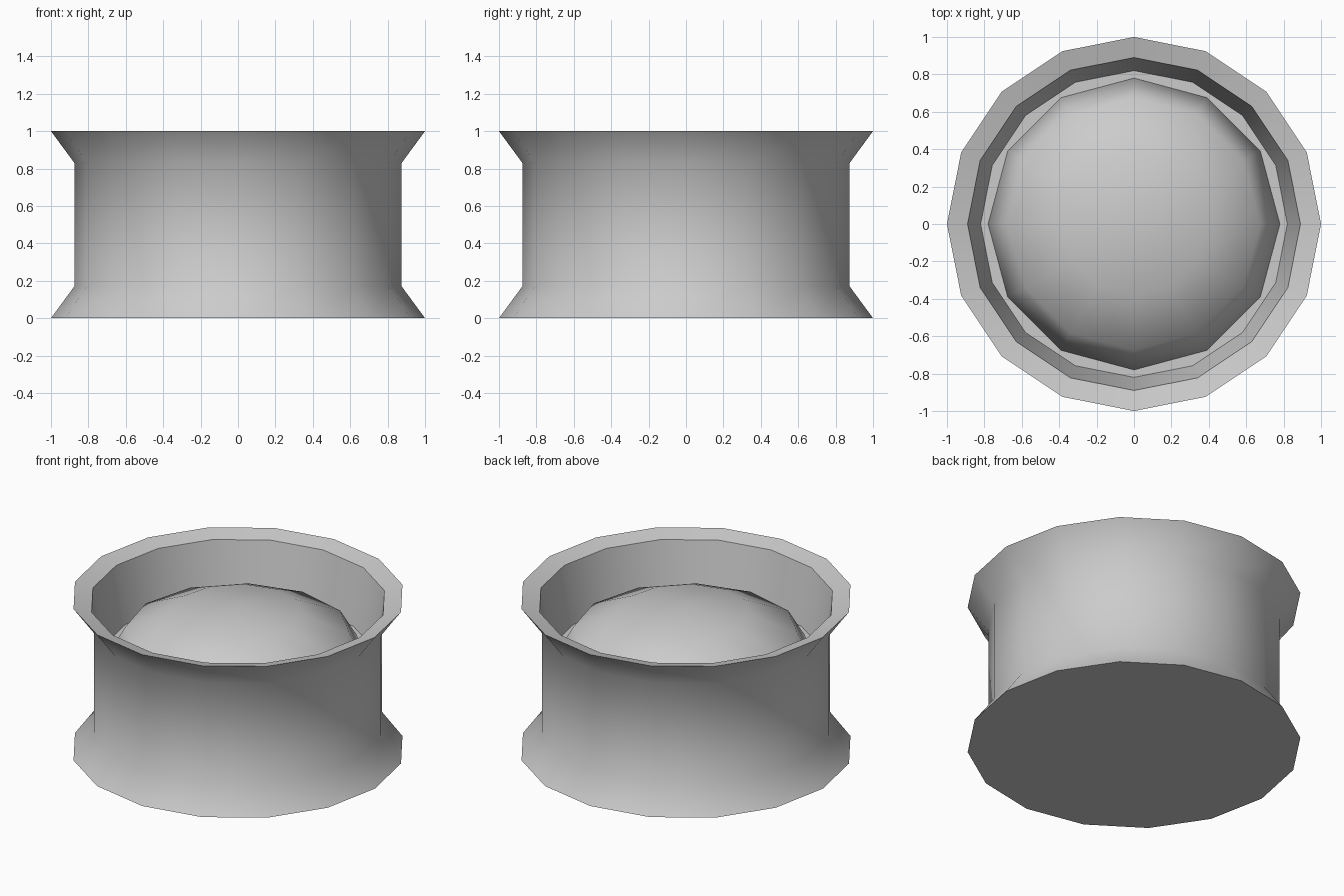
import bpy
import bmesh
from math import cos, sin, pi, radians

cube = bpy.data.objects.get("Cube")
if cube:
    bpy.data.objects.remove(cube, do_unlink=True)

# One plain grey for everything
grey = bpy.data.materials.new("light_grey")
grey.use_nodes = True
colour = (0.6, 0.6, 0.6, 1.0)
grey.diffuse_color = colour
grey.node_tree.nodes["Principled BSDF"].inputs["Base Color"].default_value = colour


def finish(name, bm, angle):
    """Turn a bmesh into a smooth object with sharp creases."""
    bmesh.ops.recalc_face_normals(bm, faces=bm.faces)
    mesh = bpy.data.meshes.new(name)
    bm.to_mesh(mesh)
    bm.free()
    mesh.materials.append(grey)
    obj = bpy.data.objects.new(name, mesh)
    bpy.context.collection.objects.link(obj)
    bpy.ops.object.select_all(action="DESELECT")
    obj.select_set(True)
    bpy.context.view_layer.objects.active = obj
    bpy.ops.object.shade_smooth_by_angle(angle=radians(angle))
    return obj


def lathe(name, profile, sides, angle):
    """Revolve (radius, height) points and cap both ends."""
    bm = bmesh.new()
    rings = [[bm.verts.new((r * cos(2 * pi * i / sides), r * sin(2 * pi * i / sides), z))
              for i in range(sides)] for r, z in profile]
    for a, b in zip(rings, rings[1:]):
        for i in range(sides):
            j = (i + 1) % sides
            bm.faces.new((a[i], a[j], b[j], b[i]))
    bm.faces.new(rings[0])
    bm.faces.new(rings[-1])
    return finish(name, bm, angle)


# Flared drum: base, waist, flared lip, inward-sloping rim, tapered well and floor
lathe("flared_drum", [(1, 0), (0.875, 0.17), (0.875, 0.83), (1, 1),
                      (0.89, 0.97), (0.82, 0.6)], 16, 50)

# Flattened ball resting in the well, showing as a dome
bm = bmesh.new()
bmesh.ops.create_uvsphere(bm, u_segments=12, v_segments=6, radius=0.78)
bmesh.ops.scale(bm, vec=(1, 1, 0.45), verts=bm.verts)
bmesh.ops.translate(bm, vec=(0, 0, 0.6), verts=bm.verts)
finish("inner_dome", bm, 180)
